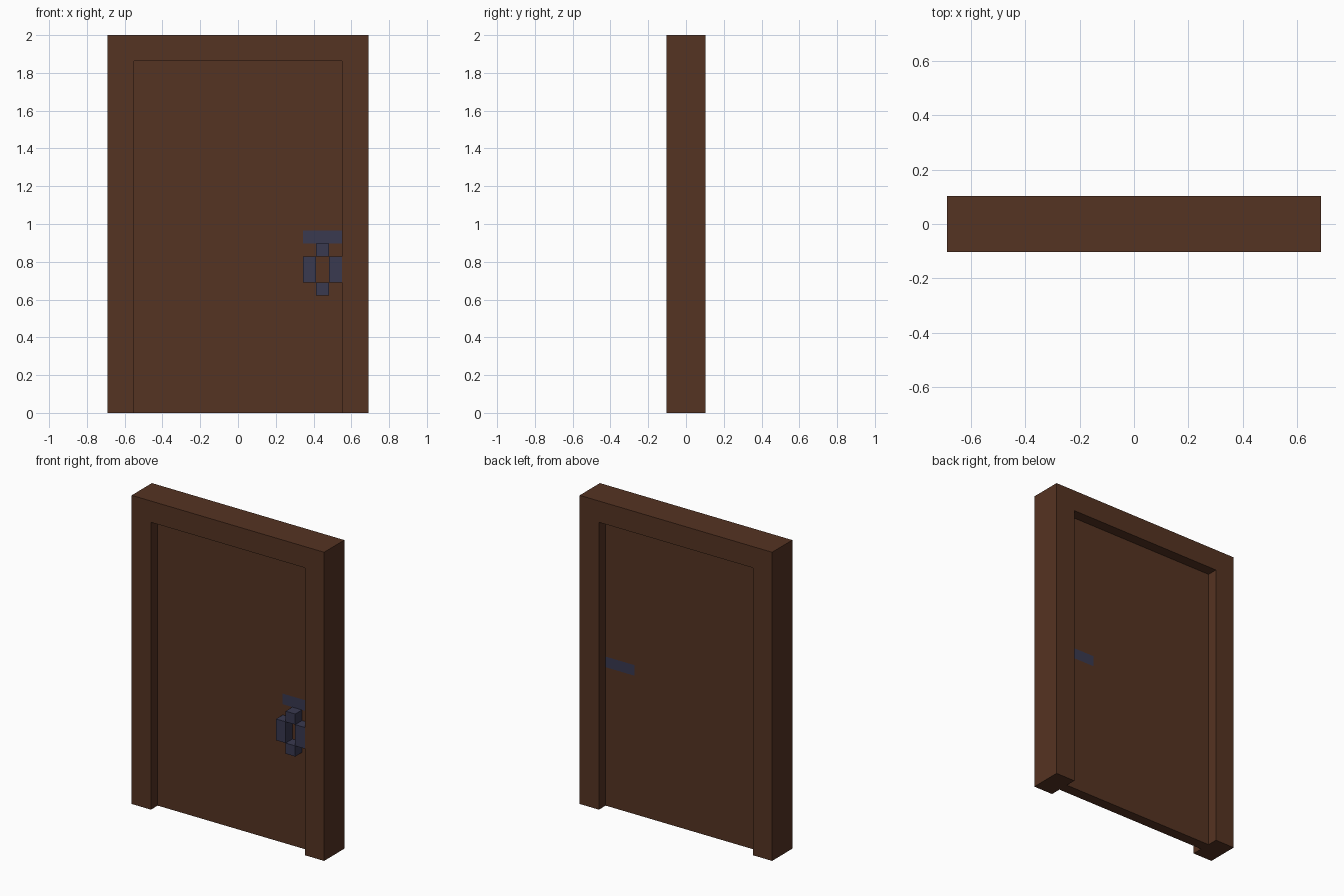
import bpy, bmesh
from mathutils import Vector

if "Cube" in bpy.data.objects:
    bpy.data.objects.remove(bpy.data.objects["Cube"], do_unlink=True)

U = 2 / 29  # block size: the door is 20 x 3 x 29 blocks


def material(name, color):
    mat = bpy.data.materials.new(name)
    mat.use_nodes = True
    mat.diffuse_color = color
    mat.node_tree.nodes["Principled BSDF"].inputs["Base Color"].default_value = color
    return mat


def finish(name, bm, *mats):
    bmesh.ops.recalc_face_normals(bm, faces=bm.faces)
    mesh = bpy.data.meshes.new(name)
    bm.to_mesh(mesh)
    bm.free()
    for mat in mats:
        mesh.materials.append(mat)
    obj = bpy.data.objects.new(name, mesh)
    bpy.context.collection.objects.link(obj)
    return obj


def box(lo, hi):
    """Box between two corners given in blocks."""
    bm = bmesh.new()
    bmesh.ops.create_cube(bm, size=1)
    lo, hi = Vector(lo) * U, Vector(hi) * U
    bmesh.ops.scale(bm, vec=hi - lo, verts=bm.verts)
    bmesh.ops.translate(bm, vec=(lo + hi) / 2, verts=bm.verts)
    return bm


brown = material("dark_brown_wood", (0.091, 0.033, 0.016, 1))
iron = material("blue_grey_iron", (0.041, 0.041, 0.080, 1))

# Frame: two posts and a lintel as one extruded profile
profile = [(-10, 0), (-8, 0), (-8, 27), (8, 27), (8, 0), (10, 0), (10, 29), (-10, 29)]
bm = bmesh.new()
face = bm.faces.new([bm.verts.new((x * U, -1.5 * U, z * U)) for x, z in profile])
side = bmesh.ops.extrude_face_region(bm, geom=[face])
bmesh.ops.translate(bm, vec=(0, 3 * U, 0),
                    verts=[v for v in side["geom"] if isinstance(v, bmesh.types.BMVert)])
finish("door_frame", bm, brown)

# Door panel, cut so that a flush iron strip shows on both sides
bm = box((-8, -0.5, 0), (8, 0.5, 27))
for point, normal in [((5, 0, 0), (1, 0, 0)), ((0, 0, 13), (0, 0, 1)), ((0, 0, 14), (0, 0, 1))]:
    bmesh.ops.bisect_plane(bm, geom=bm.verts[:] + bm.edges[:] + bm.faces[:],
                           plane_co=Vector(point) * U, plane_no=normal)
for f in bm.faces:
    c = f.calc_center_median() / U
    f.material_index = int(c.x > 5 and 13 < c.z < 14)
finish("door_panel", bm, brown, iron)

# Ring handle on the front: four blocks around an open centre
for name, x0, x1, z0, z1 in [("handle_top", 6, 7, 12, 13), ("handle_bottom", 6, 7, 9, 10),
                             ("handle_right", 5, 6, 10, 12), ("handle_left", 7, 8, 10, 12)]:
    finish(name, box((x0, -1.5, z0), (x1, -0.5, z1)), iron)
